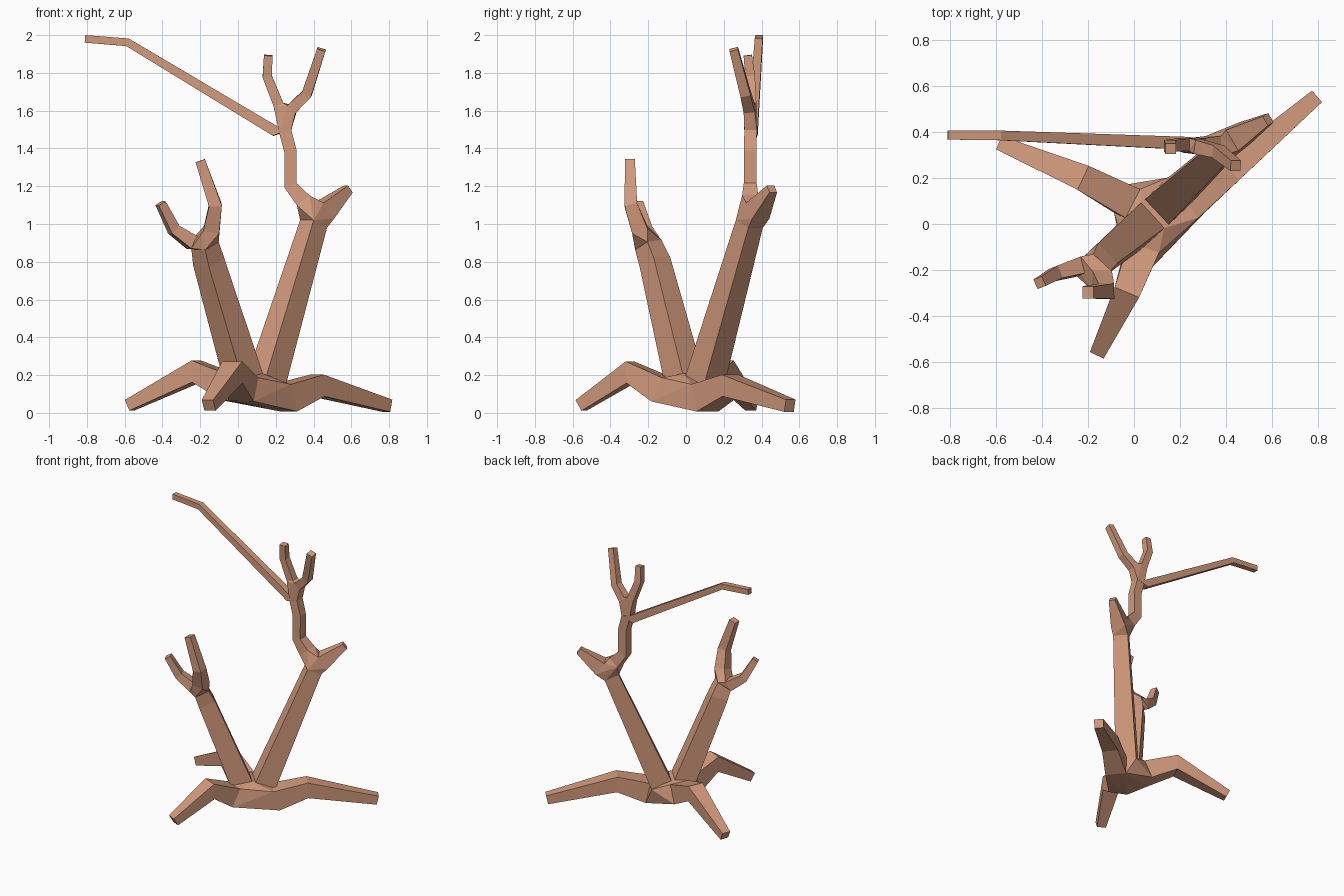
import bpy, bmesh
from mathutils import Vector

if "Cube" in bpy.data.objects:
    bpy.data.objects.remove(bpy.data.objects["Cube"])

bark = bpy.data.materials.new("bark")
bark.diffuse_color = (0.64, 0.32, 0.2, 1)
bark.use_nodes = True
bark.node_tree.nodes["Principled BSDF"].inputs["Base Color"].default_value = bark.diffuse_color
parts = []


def finish(name, bm):
    bmesh.ops.recalc_face_normals(bm, faces=bm.faces)
    me = bpy.data.meshes.new(name)
    bm.to_mesh(me)
    bm.free()
    me.materials.append(bark)
    ob = bpy.data.objects.new(name, me)
    bpy.context.collection.objects.link(ob)
    parts.append(ob)


def branch(name, pts, side=None):
    """Square tapered tube through (x, y, z, width); returns its first and last rings."""
    p = [Vector(q[:3]) for q in pts]
    d = p[-1] - p[0]
    side = Vector(side) if side else Vector((d.y, -d.x, 0))
    bm = bmesh.new()
    rings = []
    for i, q in enumerate(pts):
        t = Vector()
        if i:
            t += (p[i] - p[i - 1]).normalized()
        if i < len(p) - 1:
            t += (p[i + 1] - p[i]).normalized()
        t.normalize()
        s = (side - t * side.dot(t)).normalized()
        u = t.cross(s)
        h = q[3] / 2
        rings.append([bm.verts.new(p[i] + s * a * h + u * b * h)
                      for a, b in ((-1, -1), (1, -1), (1, 1), (-1, 1))])
    for a, b in zip(rings, rings[1:]):
        for k in range(4):
            bm.faces.new((a[k], a[k - 1], b[k - 1], b[k]))
    bm.faces.new(rings[0])
    bm.faces.new(rings[-1])
    ends = [[v.co.copy() for v in r] for r in (rings[0], rings[-1])]
    finish(name, bm)
    return ends


def junction(name, *rings):
    """Convex knot that joins the ends of several branches."""
    bm = bmesh.new()
    for r in rings:
        for co in r:
            bm.verts.new(co)
    res = bmesh.ops.convex_hull(bm, input=bm.verts)
    junk = set(res["geom_interior"]) | set(res["geom_unused"])
    bmesh.ops.delete(bm, geom=[g for g in junk if isinstance(g, bmesh.types.BMVert)],
                     context='VERTS')
    finish(name, bm)


Y = (0, 1, 0)
# trunks
rt = branch("right_trunk", [(.15, .10, .17, .15), (.40, .335, 1.0, .105)])
lt = branch("left_trunk", [(.03, -.01, .18, .15), (-.155, -.165, .8, .12), (-.175, -.2, .89, .105)])

# roots
r1 = branch("right_root", [(.25, .10, .08, .15), (.42, .235, .145, .115), (.79, .55, .038, .066)])
r2 = branch("left_root", [(-.03, .10, .13, .14), (-.22, .20, .22, .115), (-.575, .348, .04, .062)])
r3 = branch("front_root", [(.03, -.13, .125, .14), (-.03, -.295, .215, .115), (-.155, -.555, .04, .066)])
junction("root_base", rt[0], lt[0], r1[0], r2[0], r3[0])

# left trunk fork
a = branch("left_low_twig", [(-.24, -.185, .9, .075), (-.34, -.215, .97, .058), (-.41, -.255, 1.11, .045)])
b = branch("left_tall_twig", [(-.14, -.245, .97, .085), (-.12, -.292, 1.1, .068), (-.2, -.297, 1.335, .052)], Y)
junction("left_fork", lt[1], a[0], b[0])

# right trunk fork
c = branch("stub", [(.455, .38, 1.07, .105), (.583, .455, 1.185, .046)])
d = branch("upper_stem", [(.345, .34, 1.125, .085), (.278, .34, 1.205, .068),
                          (.278, .34, 1.385, .066), (.25, .342, 1.49, .066)], Y)
junction("right_fork", rt[1], c[0], d[0])

# crown
e = branch("crown_left_twig", [(.215, .345, 1.63, .055), (.155, .34, 1.78, .05), (.16, .327, 1.893, .045)], Y)
f = branch("crown_right_twig", [(.285, .335, 1.61, .06), (.365, .315, 1.69, .054), (.442, .253, 1.925, .046)], Y)
g = branch("long_branch", [(.2, .352, 1.49, .055), (-.585, .385, 1.962, .042), (-.81, .387, 1.98, .04)], Y)
junction("crown_stem_fork", d[1], g[0])
junction("crown_fork", d[1], e[0], f[0])

# merge everything into one solid tree
tree = parts[0]
tree.name = "tree"
bpy.context.view_layer.objects.active = tree
for ob in parts[1:]:
    m = tree.modifiers.new("merge", 'BOOLEAN')
    m.operation = 'UNION'
    m.solver = 'EXACT'
    m.object = ob
    bpy.ops.object.modifier_apply(modifier=m.name)
    bpy.data.objects.remove(ob, do_unlink=True)
